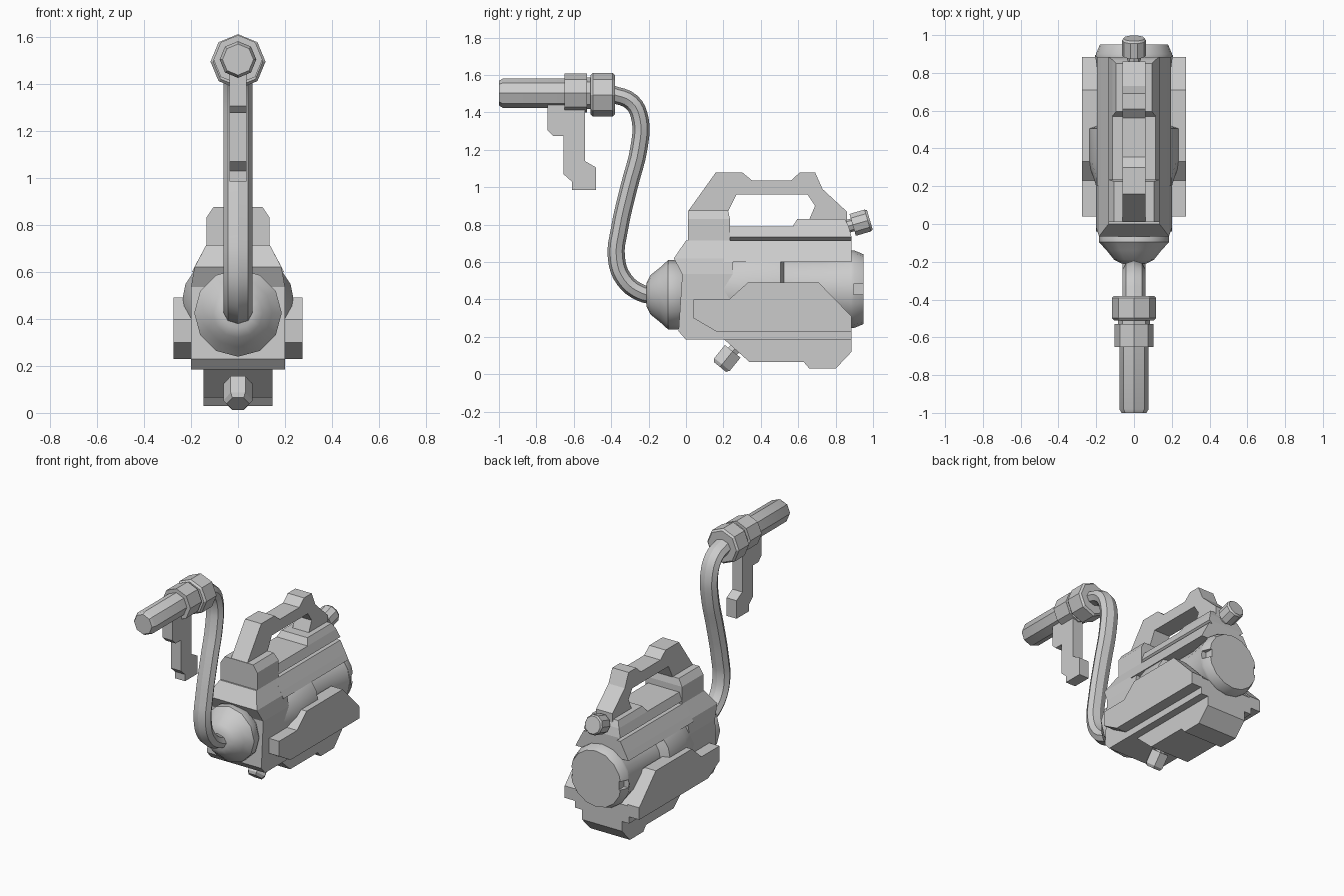
import bpy, bmesh, math
from mathutils import Vector

if "Cube" in bpy.data.objects:
    bpy.data.objects.remove(bpy.data.objects["Cube"])

grey = bpy.data.materials.new("light grey")
grey.diffuse_color = (0.6, 0.6, 0.6, 1)
grey.use_nodes = True
grey.node_tree.nodes["Principled BSDF"].inputs["Base Color"].default_value = grey.diffuse_color


def finish(name, bm, smooth=False):
    bmesh.ops.recalc_face_normals(bm, faces=bm.faces)
    me = bpy.data.meshes.new(name)
    bm.to_mesh(me)
    bm.free()
    me.materials.append(grey)
    ob = bpy.data.objects.new(name, me)
    bpy.context.collection.objects.link(ob)
    if smooth:
        bpy.ops.object.select_all(action='DESELECT')
        ob.select_set(True)
        bpy.context.view_layer.objects.active = ob
        bpy.ops.object.shade_smooth_by_angle(angle=math.radians(31))
    return ob


def bridge(bm, rings):
    """Join rings of vertices and close both ends."""
    n = len(rings[0])
    for a, b in zip(rings, rings[1:]):
        for i in range(n):
            j = (i + 1) % n
            bm.faces.new((a[i], a[j], b[j], b[i]))
    bm.faces.new(rings[0])
    bm.faces.new(rings[-1])


def prism(name, profile, x0, x1):
    """Side profile of (y, z) points, extruded across x."""
    bm = bmesh.new()
    bridge(bm, [[bm.verts.new((x, y, z)) for y, z in profile] for x in (x0, x1)])
    return finish(name, bm)


def stack(name, levels):
    """Stacked rectangles, each (z, half width, front y, back y)."""
    bm = bmesh.new()
    bridge(bm, [[bm.verts.new(p) for p in ((-w, a, z), (w, a, z), (w, b, z), (-w, b, z))]
                for z, w, a, b in levels])
    return finish(name, bm)


def lathe(name, origin, axis, profile, sides):
    """Round part: (distance along axis, radius) points; axis lies in the yz plane."""
    bm = bmesh.new()
    d = Vector((0, *axis)).normalized()
    u = Vector((1, 0, 0))
    v = d.cross(u)
    o = Vector((0, *origin))
    rings = []
    for t, r in profile:
        rings.append([bm.verts.new(o + d * t + r * (u * math.cos(k) + v * math.sin(k)))
                      for k in (math.tau * i / sides for i in range(sides))])
    bridge(bm, rings)
    return finish(name, bm, True)


# Body casing
stack("front_housing", [(.185, .2, 0, .25), (.23, .2, -.04, .25), (.535, .2, -.02, .25),
                        (.62, .185, -.065, .25), (.715, .135, 0, .25)])
prism("lower_body", [(.1, .185), (.885, .185), (.885, .3), (.71, .48), (.33, .48),
                     (.25, .4), (.1, .4)], -.2, .2)
stack("upper_shell", [(.6, .195, .2, .885), (.64, .175, .2, .885), (.715, .135, .2, .885)])
stack("top_rail", [(.715, .11, .2, .885), (.735, .135, .2, .885), (.79, .115, .2, .87)])
stack("rear_rail", [(.79, .115, .57, .87), (.83, .095, .595, .85)])
stack("handle_base", [(.71, .135, .01, .235), (.83, .135, .01, .235), (.875, .105, .01, .225)])
panel = [(.04, .3), (.16, .23), (.885, .23), (.885, .31), (.71, .49), (.33, .49),
         (.23, .4), (.04, .4)]
for side, s in (("left", -1), ("right", 1)):
    prism(side + "_side_panel", panel, s * .19, s * .275)
prism("base_block", [(.2, .19), (.34, .065), (.63, .065), (.66, .03), (.8, .03),
                     (.885, .12), (.885, .19)], -.147, .147)

# Carrying handle
prism("carry_handle", [(.01, .8), (.01, .87), (.16, 1.08), (.3, 1.08), (.355, 1.035),
                       (.56, 1.035), (.61, 1.08), (.69, 1.08), (.73, .99), (.86, .87),
                       (.86, .8), (.66, .8), (.66, .83), (.69, .9), (.65, .96), (.27, .96),
                       (.22, .86), (.22, .8)], -.06, .06)

# Barrel with bulge and rear cap
C = .455
lathe("barrel", (0, C), (1, 0), [(.2, .2), (.33, .242), (.505, .242), (.525, .182), (.72, .182),
                                 (.89, .205)], 16)
cap = lathe("rear_cap", (0, C), (1, 0), [(.885, .207), (.9, .207), (.95, .186)], 16)
lathe("cap_core", (0, C), (1, 0), [(.88, .17), (.945, .17)], 16)

# Notches in the cap rim
bm = bmesh.new()
for s in (-1, 1):
    geo = bmesh.ops.create_cube(bm, size=1)["verts"]
    for v in geo:
        v.co = Vector((s * .2 + v.co.x * .06, .93 + v.co.y * .07, C + v.co.z * .055))
cutter = finish("notch_cutter", bm)
cutter.hide_render = True
cutter.hide_viewport = True
cut = cap.modifiers.new("notches", 'BOOLEAN')
cut.operation = 'DIFFERENCE'
cut.solver = 'EXACT'
cut.object = cutter

# Knobs
lathe("rear_knob_stem", (.82, .778), (.96, .28), [(0, .035), (.1, .035)], 8)
lathe("rear_knob", (.937, .812), (.96, .28), [(-.048, .064), (.036, .064), (.048, .056)], 10)
lathe("drain_stem", (.215, .08), (-.63, -.78), [(-.15, .035), (-.04, .035)], 6)
lathe("drain_knob", (.215, .08), (-.63, -.78), [(-.055, .062), (.035, .062), (.053, .048)], 6)

# Hose socket on the front
lathe("hose_socket", (0, .425), (-1, 0), [(-.03, .14), (.045, .186), (.095, .186), (.14, .145),
                                          (.19, .105), (.21, .065)], 12)

# Hose
curve = bpy.data.curves.new("hose_path", 'CURVE')
curve.dimensions = '3D'
curve.bevel_depth = .046
curve.bevel_resolution = 2
curve.resolution_u = 4
path = [(-.17, .42), (-.24, .435), (-.33, .505), (-.372, .62), (-.355, .78), (-.305, 1),
        (-.25, 1.22), (-.245, 1.36), (-.29, 1.455), (-.4, 1.5)]
sp = curve.splines.new('BEZIER')
sp.bezier_points.add(len(path) - 1)
for p, (y, z) in zip(sp.bezier_points, path):
    p.co = (0, y, z)
    p.handle_left_type = p.handle_right_type = 'AUTO'
tmp = bpy.data.objects.new("hose_path", curve)
bpy.context.collection.objects.link(tmp)
bpy.context.view_layer.update()
bm = bmesh.new()
bm.from_mesh(tmp.to_mesh())
for v in bm.verts:
    v.co.x *= 1.34
bpy.data.objects.remove(tmp)
finish("hose", bm, True)

# Spray wand
W = (0, 1.503)
lathe("wand_tube", W, (-1, 0), [(.5, .078), (.98, .078), (1, .066)], 8)
lathe("wand_collar", W, (-1, 0), [(.53, .104), (.65, .104)], 8)
lathe("wand_neck", W, (-1, 0), [(.48, .085), (.55, .085)], 8)
lathe("hose_nut", (0, 1.494), (-1, 0), [(.38, .105), (.392, .117), (.498, .117), (.51, .105)], 8)
prism("trigger", [(-.74, 1.44), (-.74, 1.305), (-.71, 1.275), (-.655, 1.275), (-.655, 1.07),
                  (-.61, 1.03), (-.61, .985), (-.48, .985), (-.48, 1.105), (-.54, 1.14),
                  (-.54, 1.44)], -.037, .037)
